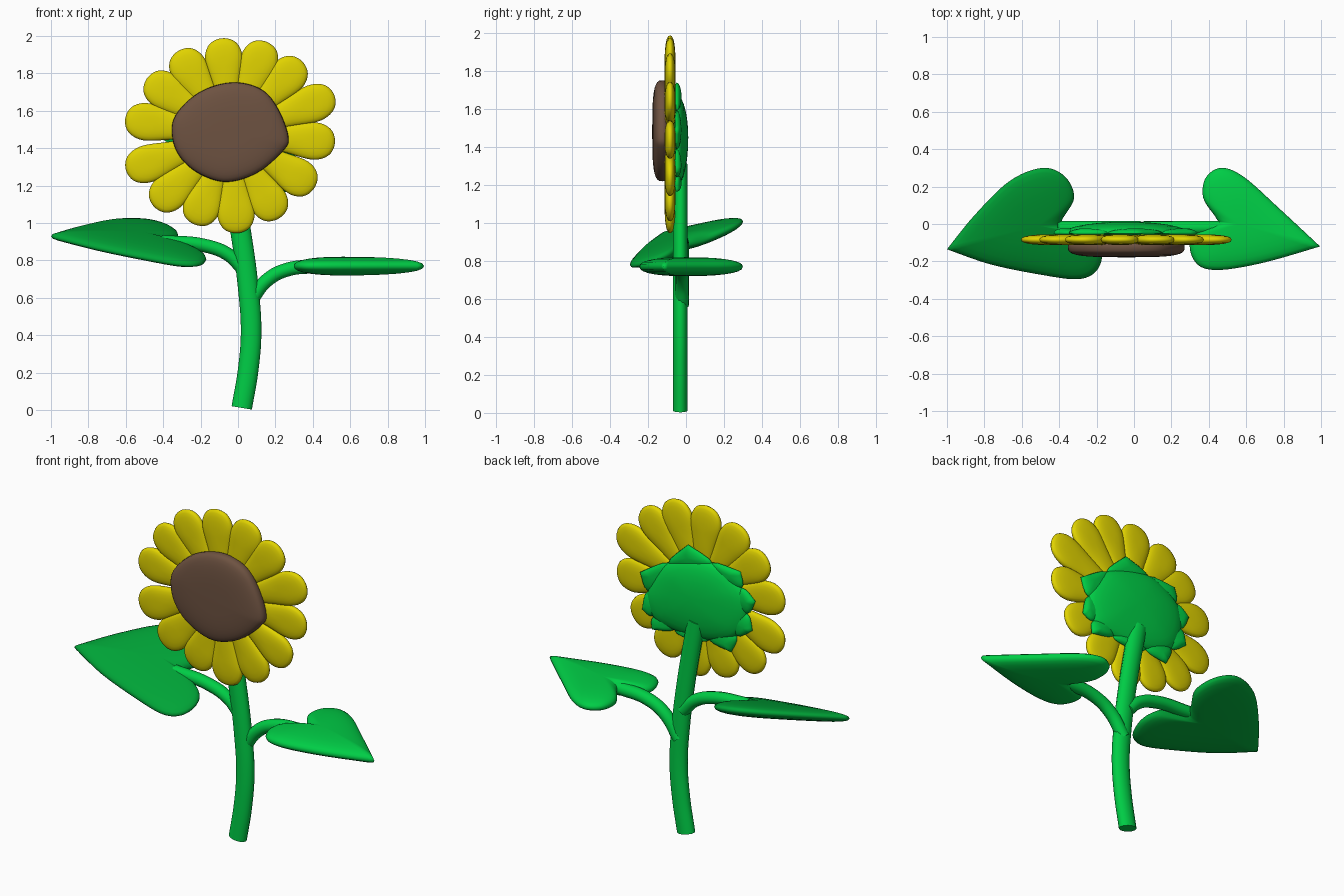
import bpy, bmesh
from math import sin, cos, pi, radians
from mathutils import Vector, Matrix

old = bpy.data.objects.get("Cube")
if old:
    bpy.data.objects.remove(old)


def material(name, rgb):
    m = bpy.data.materials.new(name)
    m.use_nodes = True
    color = (*rgb, 1)
    m.diffuse_color = color
    m.node_tree.nodes["Principled BSDF"].inputs["Base Color"].default_value = color
    return m


GREEN = material("leaf green", (0.0, 0.61, 0.06))
DARK_GREEN = material("dark leaf green", (0.0, 0.37, 0.038))
YELLOW = material("petal yellow", (0.75, 0.65, 0.0))
BROWN = material("seed brown", (0.155, 0.085, 0.053))


def smooth_loop(points, steps=6):
    """Closed curve through the points; a doubled point makes a sharp tip."""
    p = [Vector(q) for q in points]
    n, out = len(p), []
    for i in range(n):
        a, b, c, d = p[i - 1], p[i], p[(i + 1) % n], p[(i + 2) % n]
        if (c - b).length < 1e-6:
            continue
        for k in range(steps):
            t = k / steps
            out.append(b + 0.5 * t * ((c - a) + t * ((2 * a - 5 * b + 4 * c - d)
                       + t * (3 * b - a - 3 * c + d))))
    return out


def pillow(name, outline, centre, front, back, mat, matrix, power=1.0, rings=7):
    """Puffy solid: the outline shrinks to the centre while it swells on both sides."""
    bm = bmesh.new()
    c = Vector(centre)

    def ring(t, height):
        s, w = cos(t) ** power, height * sin(t) ** power
        return [bm.verts.new((*(c + (q - c) * s), w)) for q in outline]

    def bridge(r1, r2):
        for i in range(len(r1)):
            bm.faces.new((r1[i - 1], r1[i], r2[i], r2[i - 1]))

    rim = ring(0, 0)
    for height in (front, -back):
        last = rim
        for k in range(1, rings):
            new = ring(k / rings * pi / 2, height)
            bridge(last, new)
            last = new
        pole = bm.verts.new((*c, height))
        for i in range(len(last)):
            bm.faces.new((last[i - 1], last[i], pole))
    bm.transform(matrix)
    bmesh.ops.recalc_face_normals(bm, faces=bm.faces)
    for f in bm.faces:
        f.smooth = True
    me = bpy.data.meshes.new(name)
    bm.to_mesh(me)
    bm.free()
    me.materials.append(mat)
    ob = bpy.data.objects.new(name, me)
    bpy.context.collection.objects.link(ob)


def tube(name, points, radius, flatten, y):
    """Round stalk along a path in the XZ plane, flattened front to back."""
    cu = bpy.data.curves.new(name, "CURVE")
    cu.dimensions = "3D"
    cu.bevel_depth = radius
    cu.bevel_resolution = 4
    cu.use_fill_caps = True
    sp = cu.splines.new("BEZIER")
    sp.bezier_points.add(len(points) - 1)
    for bp, (x, z) in zip(sp.bezier_points, points):
        bp.co = (x, 0, z)
        bp.handle_left_type = bp.handle_right_type = "AUTO"
    cu.materials.append(GREEN)
    ob = bpy.data.objects.new(name, cu)
    ob.location.y = y
    ob.scale.y = flatten
    bpy.context.collection.objects.link(ob)


def facing_front(x, y, z):
    """Frame whose local xy plane stands upright and whose local z looks forward."""
    return Matrix.Translation((x, y, z)) @ Matrix.Rotation(pi / 2, 4, "X")


# Stalks
tube("stem", [(0.02, 0.012), (0.055, 0.22), (0.07, 0.42), (0.055, 0.65),
              (0.015, 0.95), (-0.05, 1.31)], 0.055, 0.71, -0.03)
tube("left_leaf_stalk", [(0.06, 0.57), (0.15, 0.69), (0.26, 0.75), (0.46, 0.77)],
     0.037, 1, -0.02)
tube("right_leaf_stalk", [(0.03, 0.75), (-0.05, 0.83), (-0.18, 0.88), (-0.41, 0.9)],
     0.036, 1, -0.02)

# Heart-shaped leaves, sheared onto their slope
left_heart = [(0.995, -0.12), (0.995, -0.12), (0.78, 0.08), (0.59, 0.25), (0.47, 0.30),
              (0.385, 0.25), (0.37, 0.14), (0.44, 0.03), (0.44, 0.0), (0.32, -0.06),
              (0.30, -0.14), (0.35, -0.225), (0.47, -0.245), (0.70, -0.205)]
right_heart = [(-1, -0.135), (-1, -0.135), (-0.85, 0.05), (-0.665, 0.23), (-0.49, 0.30),
               (-0.37, 0.255), (-0.32, 0.14), (-0.385, 0.02), (-0.37, -0.02),
               (-0.22, -0.065), (-0.17, -0.15), (-0.20, -0.25), (-0.30, -0.295),
               (-0.505, -0.27), (-0.77, -0.215)]


def slope(a, by_x, by_y):
    m = Matrix.Identity(4)
    m[2][0], m[2][1], m[2][3] = by_x, by_y, a
    return m


pillow("left_leaf", smooth_loop(left_heart), (0.56, 0.0), 0.05, 0.05, GREEN,
       slope(0.77, 0, 0), power=0.85)
pillow("right_leaf", smooth_loop(right_heart), (-0.51, -0.01), 0.046, 0.046, DARK_GREEN,
       slope(0.84, -0.136, 0.343), power=0.85)

# Ring of petals, each with its own direction and length
HEAD = (-0.04, -0.084, 1.47)
half = [(0.3, 0.042), (0.55, 0.074), (0.8, 0.1), (0.95, 0.07)]
petals = [(-4, 0.56), (21, 0.595), (46, 0.55), (69, 0.535), (95, 0.52), (122, 0.53),
          (146, 0.54), (171, 0.57), (199, 0.59), (223, 0.56), (248, 0.515),
          (274, 0.525), (300, 0.515), (328, 0.53)]
for i, (angle, length) in enumerate(petals):
    shape = [(0.22, 0)] + [(u, -v) for u, v in half] + [(1, 0)] + half[::-1]
    shape = smooth_loop([(u * length, v) for u, v in shape], 5)
    pillow(f"petal_{i + 1}", shape, (0.7 * length, 0), 0.029, 0.029, YELLOW,
           facing_front(*HEAD) @ Matrix.Rotation(radians(angle), 4, "Z"),
           power=0.8, rings=6)

# Seed disc
disc = [(-0.03, 1.752), (-0.205, 1.70), (-0.335, 1.575), (-0.35, 1.45), (-0.30, 1.34),
        (-0.195, 1.257), (-0.055, 1.22), (0.105, 1.27), (0.24, 1.385), (0.27, 1.46),
        (0.215, 1.61), (0.125, 1.715)]
pillow("seed_disc", smooth_loop(disc), (-0.04, 1.48), 0.056, 0.035, BROWN,
       facing_front(0, -0.122, 0), power=0.6, rings=9)

# Green cup behind the head: a smooth dome ringed by pointed sepals
tips = [Vector(t) for t in [(0.02, 1.74), (-0.33, 1.67), (-0.43, 1.517), (-0.41, 1.335),
                            (-0.27, 1.17), (0.0, 1.17), (0.26, 1.165), (0.325, 1.27),
                            (0.34, 1.49)]]
mid = Vector((-0.04, 1.45))
valleys = [mid + ((tips[i - 1] + tip) / 2 - mid) * 0.88 for i, tip in enumerate(tips)]
pillow("green_cup", smooth_loop(valleys), mid, 0.01, 0.062, GREEN,
       facing_front(0, -0.05, 0))
for i, tip in enumerate(tips):
    a, b = valleys[i], valleys[(i + 1) % len(tips)]
    root = mid + (tip - mid) * 0.5
    sepal = smooth_loop([tip, tip, b, root, a], 4)
    pillow(f"sepal_{i + 1}", sepal, (a + b + tip) / 3, 0.01, 0.026, GREEN,
           facing_front(0, -0.05, 0), rings=5)
